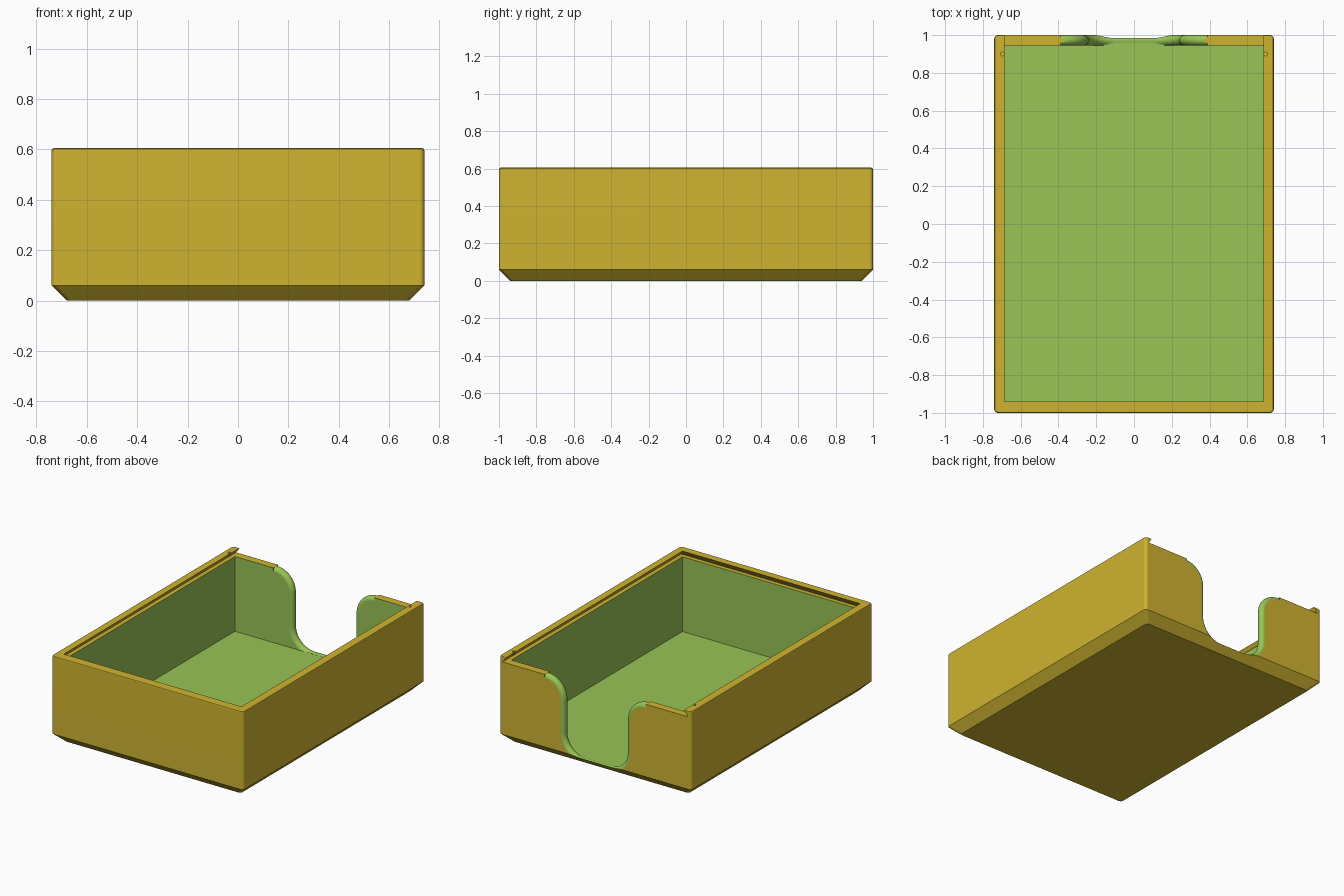
import bpy, bmesh
from math import sin, cos, pi, sqrt

if "Cube" in bpy.data.objects:
    bpy.data.objects.remove(bpy.data.objects["Cube"])

HX, HY, TOP = 0.74, 1.0, 0.605      # outer half sizes and height
FLOOR, LEDGE = 0.044, 0.565         # cavity floor, lid groove bottom
INX, FRONT_Y, BACK_Y = 0.685, -0.94, 0.945


def material(name, color):
    m = bpy.data.materials.new(name)
    m.use_nodes = True
    m.diffuse_color = color
    m.node_tree.nodes["Principled BSDF"].inputs["Base Color"].default_value = color
    return m


MATS = [material("golden yellow", (0.624, 0.456, 0.030, 1)),
        material("leaf green", (0.319, 0.552, 0.093, 1))]


def loft(name, rings, slot=0):
    """Closed solid through rings of equal point count."""
    bm = bmesh.new()
    loops = [[bm.verts.new(p) for p in ring] for ring in rings]
    n = len(loops[0])
    for a, b in zip(loops, loops[1:]):
        for i in range(n):
            j = (i + 1) % n
            bm.faces.new((a[i], a[j], b[j], b[i]))
    bm.faces.new(loops[0][::-1])
    bm.faces.new(loops[-1])
    bmesh.ops.recalc_face_normals(bm, faces=bm.faces)
    me = bpy.data.meshes.new(name)
    bm.to_mesh(me)
    bm.free()
    for m in MATS:
        me.materials.append(m)
    for f in me.polygons:
        f.material_index = slot
    ob = bpy.data.objects.new(name, me)
    bpy.context.collection.objects.link(ob)
    return ob


def rounded_rect(inset, z, r=0.02, steps=6):
    pts = []
    for k, (sx, sy) in enumerate([(1, 1), (-1, 1), (-1, -1), (1, -1)]):
        for i in range(steps + 1):
            a = pi / 2 * (k + i / steps)
            pts.append((sx * (HX - inset - r) + r * cos(a),
                        sy * (HY - inset - r) + r * sin(a), z))
    return pts


def rect(hx, y0, y1, z):
    return [(hx, y0, z), (hx, y1, z), (-hx, y1, z), (-hx, y0, z)]


def notch_ring(y, d, floor):
    """U-shaped opening with flared shoulders, widened by d."""
    half = []
    for i in range(13):
        a = pi / 2 * i / 12
        half.append((0.10 + (0.14 + d) * sin(a), 0.187 - (0.14 + d) * cos(a)))
    for i in range(13):
        a = pi / 2 * i / 12
        half.append((0.39 - (0.15 - d) * cos(a), 0.417 + (0.15 - d) * sin(a)))
    half.append((0.39, 0.7))
    half = [(x, max(z, floor)) for x, z in half]
    return [(x, y, z) for x, z in half] + [(-x, y, z) for x, z in reversed(half)]


def cut(body, cutter):
    mod = body.modifiers.new("cut", 'BOOLEAN')
    mod.operation = 'DIFFERENCE'
    mod.solver = 'EXACT'
    mod.object = cutter
    bpy.context.view_layer.objects.active = body
    bpy.ops.object.modifier_apply(modifier=mod.name)
    bpy.data.objects.remove(cutter)


# Outer body with chamfered base and softened rim
body = loft("box_body", [rounded_rect(0.06, 0), rounded_rect(0, 0.06),
                         rounded_rect(0, TOP - 0.009), rounded_rect(0.003, TOP - 0.003),
                         rounded_rect(0.009, TOP)])

# Thumb notch in the back wall, with a fully rounded edge
mid, r = (BACK_Y + HY) / 2, (HY - BACK_Y) / 2
rings = [notch_ring(BACK_Y - 0.015, r, FLOOR + 0.0005)]
for i in range(17):
    t = -cos(pi * i / 16)
    d = r - r * sqrt(max(0, 1 - t * t))
    rings.append(notch_ring(mid + r * t, d, FLOOR + 0.0005 if t < 0 else 0))
rings.append(notch_ring(HY + 0.02, r, 0))
cut(body, loft("notch_cutter", rings, 1))

# Inner cavity
cut(body, loft("cavity_cutter", [rect(INX, FRONT_Y, BACK_Y, FLOOR),
                                 rect(INX, FRONT_Y, BACK_Y, LEDGE + 0.01)], 1))

# Dovetail groove for a sliding lid, open at the back
w, rise = 0.03, TOP - LEDGE
over = w * 0.25
cut(body, loft("groove_cutter", [rect(INX + w, FRONT_Y - w, HY + 0.1, LEDGE),
                                 rect(INX - over, FRONT_Y + over, HY + 0.1, TOP + rise * 0.25)]))

# Small lid detents near the back of both side rims
for s in (-1, 1):
    detent = [[(s * 0.696 + 0.01 * cos(a * pi / 6), 0.9 + 0.01 * sin(a * pi / 6), z)
               for a in range(12)] for z in (LEDGE + 0.003, TOP + 0.02)]
    cut(body, loft("detent_cutter", detent))

# Shading
bpy.ops.object.select_all(action='DESELECT')
body.select_set(True)
bpy.context.view_layer.objects.active = body
bpy.ops.object.shade_smooth_by_angle(angle=pi / 6)
wn = body.modifiers.new("even_normals", 'WEIGHTED_NORMAL')
wn.keep_sharp = True
